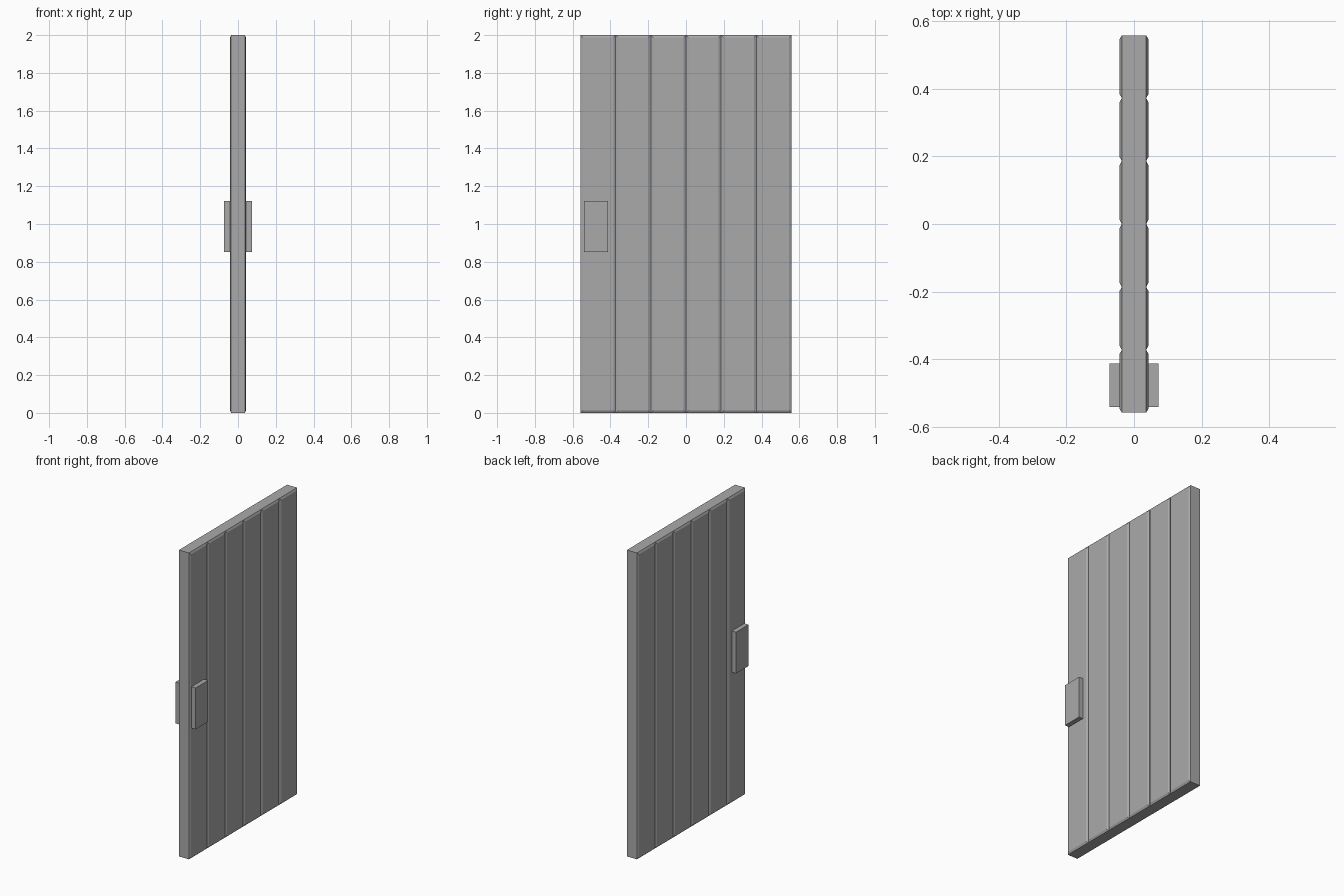
import bpy
import bmesh
from mathutils import Matrix

cube = bpy.data.objects.get("Cube")
if cube:
    bpy.data.objects.remove(cube, do_unlink=True)

GREY = (0.4, 0.4, 0.4, 1)
grey = bpy.data.materials.new("plain grey")
grey.use_nodes = True
grey.diffuse_color = GREY
grey.node_tree.nodes["Principled BSDF"].inputs["Base Color"].default_value = GREY


def add_box(bm, low, high):
    size = [b - a for a, b in zip(low, high)]
    centre = [(a + b) / 2 for a, b in zip(low, high)]
    bmesh.ops.create_cube(
        bm, size=1, matrix=Matrix.Translation(centre) @ Matrix.Diagonal((*size, 1)))


def finish(bm, name):
    mesh = bpy.data.meshes.new(name)
    bm.to_mesh(mesh)
    bm.free()
    mesh.materials.append(grey)
    obj = bpy.data.objects.new(name, mesh)
    bpy.context.collection.objects.link(obj)
    return obj


# Door slab, cut into planks with chamfered raised faces on both sides
PLANKS = 6
HALF_WIDTH = 0.558
CORE = 0.036
RAISE = 0.007

bm = bmesh.new()
add_box(bm, (-CORE, -HALF_WIDTH, 0), (CORE, HALF_WIDTH, 2))
for i in range(1, PLANKS):
    y = -HALF_WIDTH + 2 * HALF_WIDTH * i / PLANKS
    bmesh.ops.bisect_plane(bm, geom=bm.verts[:] + bm.edges[:] + bm.faces[:],
                           plane_co=(0, y, 0), plane_no=(0, 1, 0))
bm.normal_update()
sides = [f for f in bm.faces if abs(f.normal.x) > 0.9]
bmesh.ops.inset_individual(bm, faces=sides, thickness=0.018, depth=RAISE)
finish(bm, "door_planks")

# Handle plates near the front edge, one on each side
for side, name in ((1, "handle_left"), (-1, "handle_right")):
    bm = bmesh.new()
    inner, outer = sorted((side * CORE, side * 0.073))
    add_box(bm, (inner, -0.541, 0.852), (outer, -0.412, 1.122))
    finish(bm, name)
